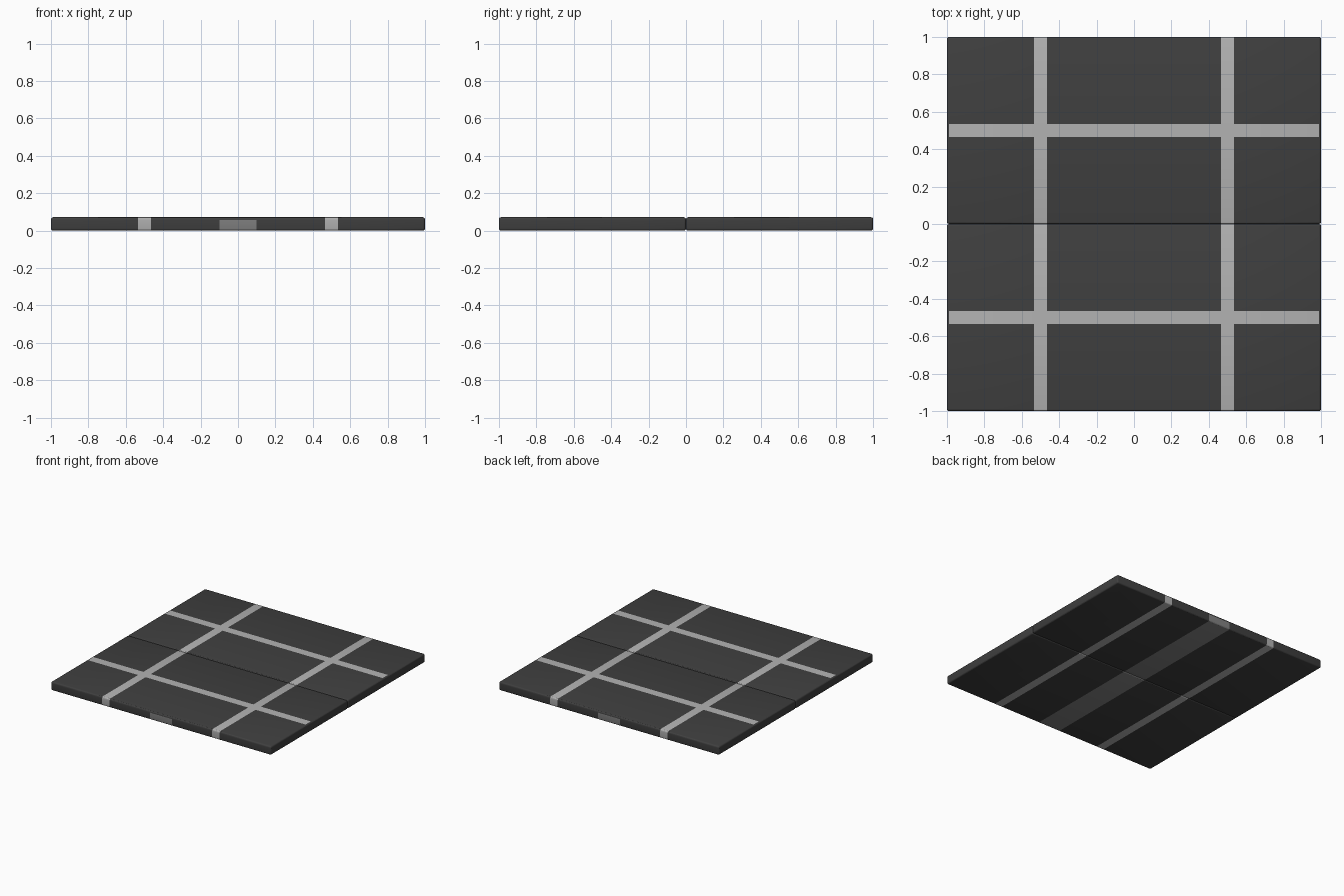
import bpy, bmesh
from mathutils import Vector

if "Cube" in bpy.data.objects:
    bpy.data.objects.remove(bpy.data.objects["Cube"])

H = 0.072      # panel thickness
BEV = 0.012    # edge rounding
SW = 0.034     # half width of light stripes


def material(name, v):
    m = bpy.data.materials.new(name)
    m.diffuse_color = (v, v, v, 1)
    m.use_nodes = True
    m.node_tree.nodes["Principled BSDF"].inputs["Base Color"].default_value = m.diffuse_color
    return m


mats = [material("dark_rubber", 0.05), material("light_stripe", 0.45),
        material("grey_channel", 0.22)]


def panel(name, yc):
    bm = bmesh.new()
    bmesh.ops.create_cube(bm, size=1)
    for v in bm.verts:
        v.co = Vector((v.co.x * 2, v.co.y + yc, (v.co.z + 0.5) * H))
    bmesh.ops.bevel(bm, geom=bm.edges[:], offset=BEV, segments=3,
                    profile=0.5, affect='EDGES', clamp_overlap=True)

    # cut lines where the stripes and the channel change colour
    def cut(axis, value):
        co, no = Vector((0, 0, 0)), Vector((0, 0, 0))
        co[axis], no[axis] = value, 1
        bmesh.ops.bisect_plane(bm, geom=bm.verts[:] + bm.edges[:] + bm.faces[:],
                               plane_co=co, plane_no=no)

    for s in (-1, 1):
        for x in (0.5 - SW, 0.5 + SW, 0.1):
            cut(0, s * x)
        cut(1, yc + s * SW)
    cut(2, 0.057)

    # colour the flush inlays
    bm.normal_update()
    for f in bm.faces:
        c = f.calc_center_median()
        if abs(abs(c.x) - 0.5) < SW:
            f.material_index = 1                      # lengthwise stripes
        elif f.normal.z > 0.99 and abs(c.y - yc) < SW:
            f.material_index = 1                      # crosswise top stripe
        elif abs(c.x) < 0.1 and c.z < 0.057:
            f.material_index = 2                      # underside channel
    me = bpy.data.meshes.new(name)
    bm.to_mesh(me)
    bm.free()
    for m in mats:
        me.materials.append(m)
    ob = bpy.data.objects.new(name, me)
    bpy.context.collection.objects.link(ob)
    bpy.context.view_layer.objects.active = ob
    for o in bpy.context.selected_objects:
        o.select_set(False)
    ob.select_set(True)
    bpy.ops.object.shade_smooth_by_angle()


# two panels meeting at a rounded seam
panel("front_panel", -0.5)
panel("back_panel", 0.5)
